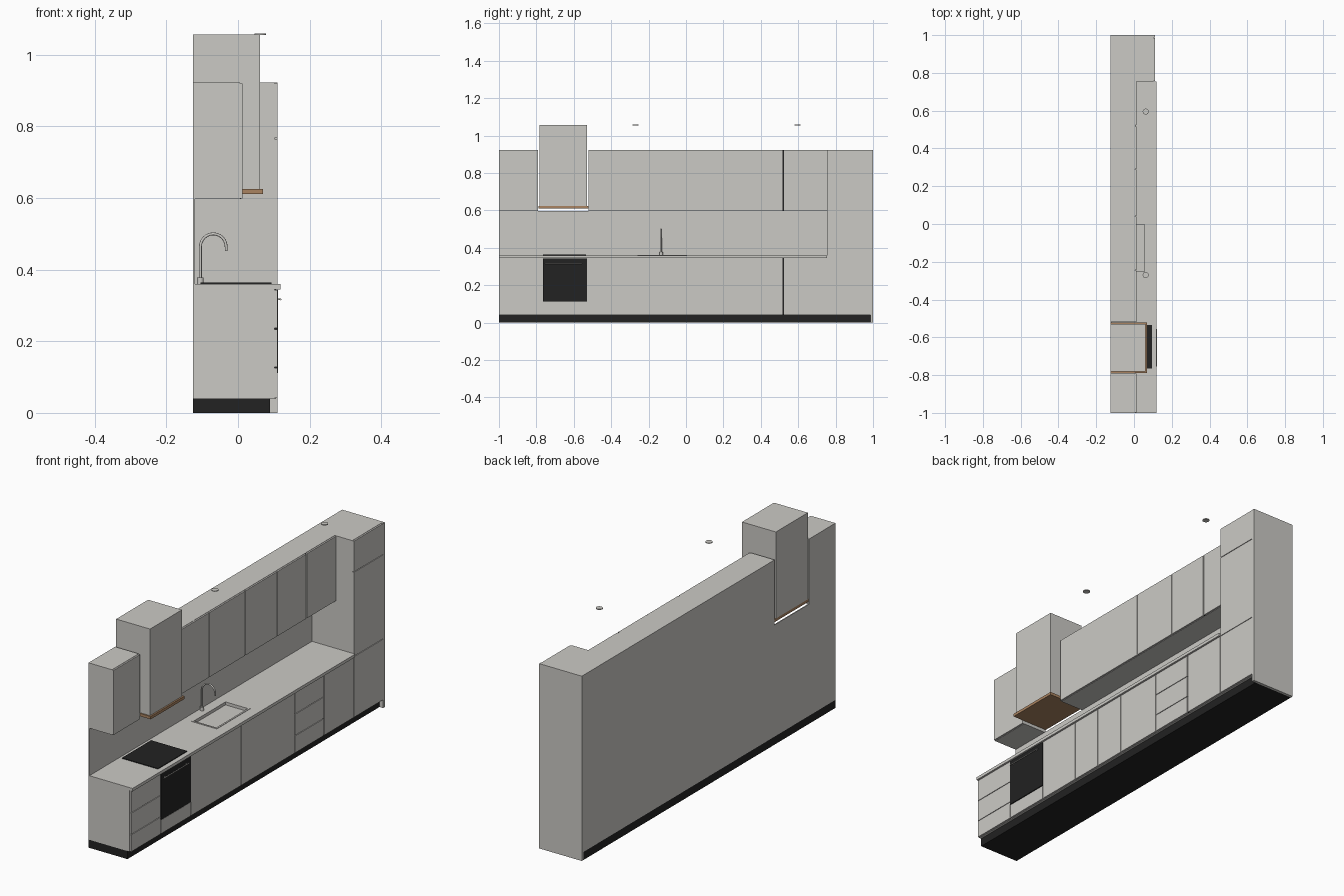
import bpy, bmesh, math
from mathutils import Vector

cube = bpy.data.objects.get("Cube")
if cube:
    bpy.data.objects.remove(cube, do_unlink=True)


def material(name, rgb):
    m = bpy.data.materials.new(name)
    m.use_nodes = True
    m.diffuse_color = (*rgb, 1)
    m.node_tree.nodes["Principled BSDF"].inputs["Base Color"].default_value = (*rgb, 1)
    return m


GREY = material("warm_grey", (0.6, 0.59, 0.56))
BLACK = material("black", (0.016, 0.016, 0.016))
WOOD = material("brown_wood", (0.4, 0.23, 0.12))


def finish(bm, name, mat):
    mesh = bpy.data.meshes.new(name)
    bm.to_mesh(mesh)
    bm.free()
    obj = bpy.data.objects.new(name, mesh)
    bpy.context.collection.objects.link(obj)
    mesh.materials.append(mat)
    return obj


def box_mesh(x, y, z):
    bm = bmesh.new()
    bmesh.ops.create_cube(bm, size=1)
    for v in bm.verts:
        v.co = Vector([(a + b) / 2 + c * (b - a) for (a, b), c in zip((x, y, z), v.co)])
    return bm


def box(name, x, y, z, mat=GREY):
    return finish(box_mesh(x, y, z), name, mat)


def cylinder(name, radius, depth, centre, mat=GREY, axis="Z"):
    bpy.ops.mesh.primitive_cylinder_add(vertices=24, radius=radius, depth=depth, location=centre)
    obj = bpy.context.object
    obj.name = name
    if axis == "Y":
        obj.rotation_euler.x = math.pi / 2
    obj.data.materials.append(mat)
    bpy.ops.object.shade_smooth_by_angle()
    return obj


BACK, FRONT, UPPER, DOOR, GAP = -0.125, 0.11, 0.013, 0.008, 0.0015
TALL = 0.755
BASE_TOP, COUNTER_TOP = 0.345, 0.36
UP_LOW, UP_HIGH = 0.597, 0.922


def fronts(name, x, ys, zs):
    """Grid of flat door or drawer fronts with narrow gaps between them."""
    for y0, y1 in zip(ys, ys[1:]):
        for z0, z1 in zip(zs, zs[1:]):
            box(name, (x - DOOR, x), (y0 + GAP, y1 - GAP), (z0 + GAP, z1 - GAP))


# Base cabinets, plinth and their fronts
box("plinth", (BACK, 0.09), (-1, 0.987), (0, 0.04), BLACK)
box("base_carcass", (BACK, FRONT - DOOR), (-1, TALL), (0.04, BASE_TOP))
drawers = [0.04, 0.127, 0.235, BASE_TOP]
fronts("left_drawer", FRONT, [-1, -0.765], drawers)
fronts("oven_lower_panel", FRONT, [-0.765, -0.53], [0.04, 0.111])
fronts("base_door", FRONT, [-0.53, -0.295, -0.13, 0.036, 0.29], [0.04, BASE_TOP])
fronts("right_drawer", FRONT, [0.29, 0.518], drawers)
fronts("end_base_door", FRONT, [0.522, TALL], [0.04, BASE_TOP])
box("base_shadow_gap", (FRONT - DOOR, FRONT - 0.004), (0.517, 0.523), (0.04, BASE_TOP), BLACK)

# Oven with bar handle
box("oven", (0.09, 0.112), (-0.765, -0.53), (0.112, 0.343), BLACK)
cylinder("oven_handle", 0.0025, 0.2, (0.119, -0.655, 0.317), GREY, "Y")
for y in (-0.74, -0.57):
    box("handle_post", (0.11, 0.119), (y - 0.002, y + 0.002), (0.315, 0.319))

# Worktop as four strips around the sink opening
SX, SY = (-0.075, 0.065), (-0.26, 0.005)
wx, wz = (-0.122, 0.118), (BASE_TOP, COUNTER_TOP)
box("worktop_left", wx, (-1, SY[0]), wz)
box("worktop_right", wx, (SY[1], TALL), wz)
box("worktop_back", (wx[0], SX[0]), SY, wz)
box("worktop_front", (SX[1], wx[1]), SY, wz)

# Sink with recessed basin
bm = box_mesh(SX, SY, (BASE_TOP, 0.362))
bm.normal_update()
top = max(bm.faces, key=lambda f: f.calc_center_median().z)
bmesh.ops.inset_region(bm, faces=[top], thickness=0.012)
result = bmesh.ops.extrude_face_region(bm, geom=[top])
moved = [g for g in result["geom"] if isinstance(g, bmesh.types.BMVert)]
bmesh.ops.translate(bm, vec=(0, 0, -0.015), verts=moved)
if top.is_valid:
    bmesh.ops.delete(bm, geom=[top], context="FACES")
bmesh.ops.recalc_face_normals(bm, faces=bm.faces)
finish(bm, "sink", GREY)

# Gooseneck tap
cylinder("tap_base", 0.009, 0.018, (-0.105, -0.133, 0.369))
arc = [math.pi * (1 - i / 12) for i in range(13)]
path = [(-0.105, 0.36)] + [(-0.069 + 0.036 * math.cos(a), 0.464 + 0.036 * math.sin(a)) for a in arc]
path.append((-0.033, 0.452))
curve = bpy.data.curves.new("tap_spout", "CURVE")
curve.dimensions = "3D"
curve.bevel_depth = 0.004
curve.bevel_resolution = 3
curve.use_fill_caps = True
spline = curve.splines.new("POLY")
spline.points.add(len(path) - 1)
for p, (x, z) in zip(spline.points, path):
    p.co = (x, -0.133, z, 1)
curve.materials.append(GREY)
bpy.context.collection.objects.link(bpy.data.objects.new("tap_spout", curve))

# Cooktop
box("cooktop", (-0.105, 0.094), (-0.765, -0.535), (COUNTER_TOP, 0.3635), BLACK)

# Backsplash
box("backsplash", (BACK, -0.12), (-1, TALL), (BASE_TOP, UP_LOW))

# Wall cabinets
for name, y0, y1 in (("left_wall_carcass", -1, -0.79), ("right_wall_carcass", -0.52, TALL)):
    box(name, (BACK, UPPER - DOOR), (y0, y1), (UP_LOW, UP_HIGH))
fronts("left_wall_door", UPPER, [-1, -0.79], [UP_LOW, UP_HIGH])
fronts("wall_door", UPPER, [-0.52, -0.245, 0.04, 0.29, 0.518], [UP_LOW, UP_HIGH])
fronts("end_wall_door", UPPER, [0.522, TALL], [UP_LOW, UP_HIGH])
box("wall_shadow_gap", (UPPER - DOOR, UPPER - 0.004), (0.517, 0.523), (UP_LOW, UP_HIGH), BLACK)

# Extractor hood on a wooden board
box("hood", (BACK, 0.062), (-0.782, -0.53), (0.625, 1.057))
box("hood_board", (BACK, 0.07), (-0.788, -0.521), (0.611, 0.625), WOOD)

# Tall cabinet with end panel to the floor
box("tall_carcass", (BACK, FRONT - DOOR), (TALL, 0.987), (0.04, UP_HIGH))
box("tall_end_panel", (BACK, FRONT), (0.987, 1), (0, UP_HIGH))
fronts("tall_door", FRONT, [TALL, 0.987], [0.04, BASE_TOP, 0.766, UP_HIGH])

# Ceiling downlights
for y in (-0.27, 0.595):
    cylinder("downlight", 0.016, 0.004, (0.062, y, 1.057))
